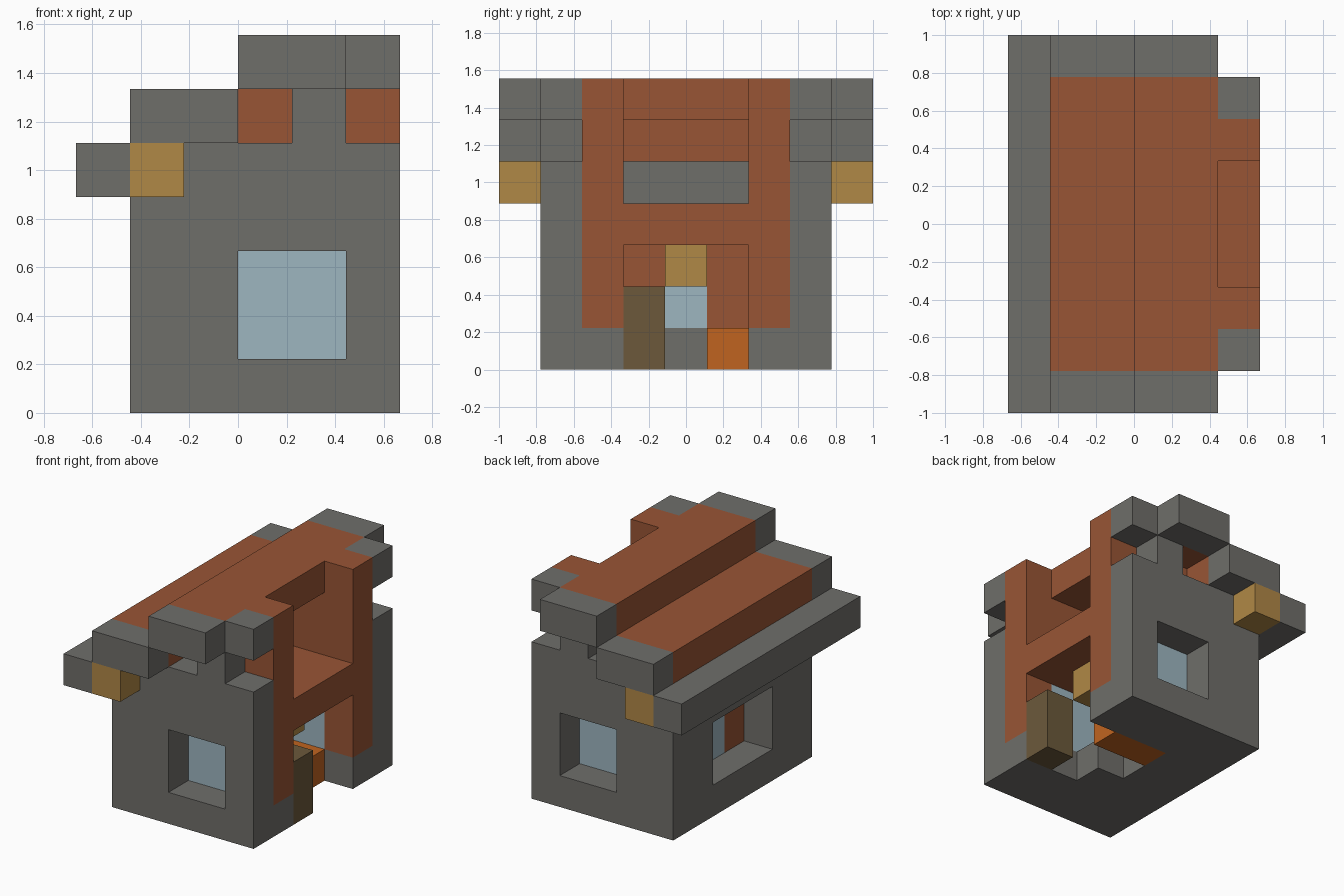
import bpy
import bmesh
from mathutils import Vector

cube = bpy.data.objects.get("Cube")
if cube:
    bpy.data.objects.remove(cube, do_unlink=True)

UNIT = 2 / 9                     # edge of one building block
ORIGIN = Vector((-3, -4.5, 0))   # block grid corner, in blocks
LAST_ROW = 8                     # mirror rows about the middle


def material(name, rgb):
    """Flat colour from 8-bit display values."""
    linear = [((c / 255 + 0.055) / 1.055) ** 2.4 for c in rgb] + [1]
    mat = bpy.data.materials.new(name)
    mat.use_nodes = True
    mat.diffuse_color = linear
    shader = mat.node_tree.nodes["Principled BSDF"]
    shader.inputs["Base Color"].default_value = linear
    shader.inputs["Roughness"].default_value = 0.9
    return mat


stone = material("stone grey", (111, 110, 106))
brick = material("brick red", (153, 85, 53))
glass = material("pale blue glass", (158, 182, 192))
lamp = material("lamp yellow", (176, 136, 70))
wood = material("dark wood", (108, 89, 59))
orange = material("orange", (192, 100, 32))


def box(x, y, z):
    """Blocks in inclusive ranges; a single number is one block thick."""
    spans = [range(r, r + 1) if isinstance(r, int) else range(r[0], r[1] + 1)
             for r in (x, y, z)]
    return {(i, j, k) for i in spans[0] for j in spans[1] for k in spans[2]}


def both(cells):
    """Add the copy on the opposite end of the house."""
    return cells | {(i, LAST_ROW - j, k) for i, j, k in cells}


def build(name, cells, mat):
    """Outer skin of a set of blocks, with flat areas merged."""
    bm = bmesh.new()
    for cell in cells:
        for axis in range(3):
            for side in (0, 1):
                beside = list(cell)
                beside[axis] += 2 * side - 1
                if tuple(beside) in cells:
                    continue
                corner = Vector(cell) + ORIGIN
                corner[axis] += side
                u, v = Vector(), Vector()
                u[(axis + 1) % 3] = 1
                v[(axis + 2) % 3] = 1
                ring = [corner, corner + u, corner + u + v, corner + v]
                if not side:
                    ring.reverse()
                bm.faces.new([bm.verts.new(p * UNIT) for p in ring])
    bmesh.ops.remove_doubles(bm, verts=bm.verts, dist=0.001)
    bmesh.ops.dissolve_limit(bm, angle_limit=0.01, verts=bm.verts, edges=bm.edges)
    mesh = bpy.data.meshes.new(name)
    bm.to_mesh(mesh)
    bm.free()
    mesh.materials.append(mat)
    obj = bpy.data.objects.new(name, mesh)
    bpy.context.collection.objects.link(obj)


# Stone shell: gable walls with square windows, rear wall with a wide window
side_window = both(box((3, 4), 1, (1, 2)))
build("gable_walls", both(box((2, 5), 1, (0, 4)) | box(4, 1, 5)) - side_window, stone)
build("rear_wall", box(1, (1, 7), (0, 4)) - box(1, (3, 5), (1, 2)), stone)

# Floor, open in front of the door
floor_gap = box((3, 5), 4, 0) | box((4, 5), 3, 0) | box((3, 5), 5, 0)
build("ground_floor", box((2, 5), (2, 6), 0) - floor_gap, stone)

# Brick lining, upper floor and the two front posts
panes = both(box((3, 4), 2, (1, 2)))
rear_pane = box(2, 4, (1, 2))
lining = both(box((2, 5), 2, (1, 4)) | box((3, 5), 2, 5)) | box(2, (3, 5), (1, 2))
build("brick_lining", lining - panes - rear_pane, brick)
build("upper_floor", box((2, 5), (3, 5), 3), brick)
build("side_window_panes", panes, glass)
build("rear_window_pane", rear_pane, glass)

# Stepped roof with stone ends
build("rear_eave", box(0, (0, 8), 4), stone)
build("lower_roof", box((1, 2), (1, 7), 5), brick)
build("lower_roof_ends", both(box((1, 2), 0, 5)), stone)
build("ridge_roof", box((3, 4), (1, 7), 6) | both(box(5, 2, 6)), brick)
build("ridge_roof_ends", both(box((3, 4), 0, 6)), stone)
build("front_roof_corners", both(box(5, 1, 6)), stone)

# Lamps, door and furniture
build("eave_lamps", both(box(1, 0, 4)), lamp)
build("indoor_lamp", box(4, 4, 2), lamp)
build("door", box(5, 3, (0, 1)), wood)
build("bed", box((3, 4), 5, 0), orange)
